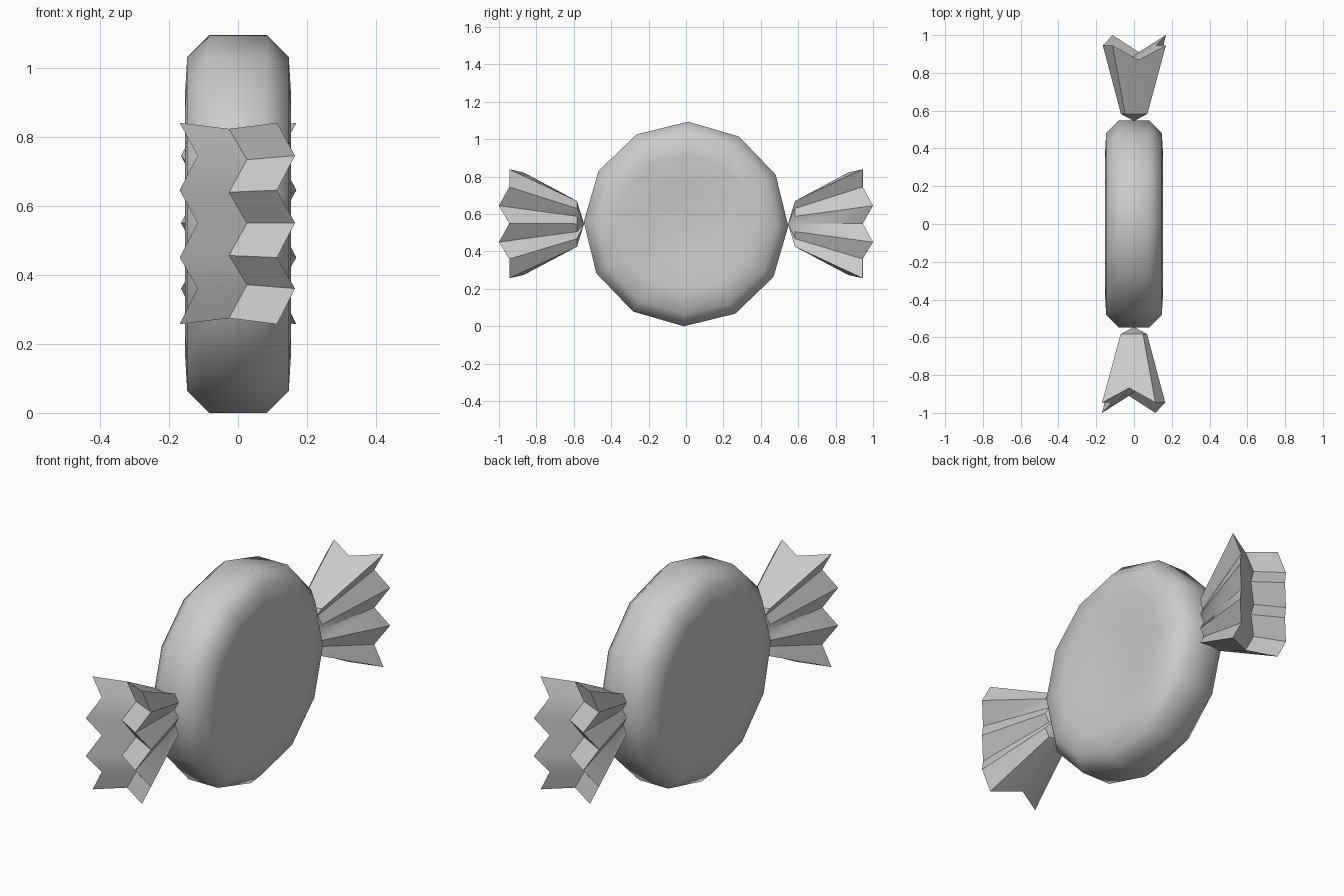
import bpy, bmesh
from math import sin, cos, pi, radians

if "Cube" in bpy.data.objects:
    bpy.data.objects.remove(bpy.data.objects["Cube"])

CZ = 0.547


def finish(bm, name, angle):
    bmesh.ops.recalc_face_normals(bm, faces=bm.faces[:])
    me = bpy.data.meshes.new(name)
    bm.to_mesh(me)
    bm.free()
    ob = bpy.data.objects.new(name, me)
    bpy.context.collection.objects.link(ob)
    bpy.ops.object.select_all(action='DESELECT')
    ob.select_set(True)
    bpy.context.view_layer.objects.active = ob
    bpy.ops.object.shade_smooth_by_angle(angle=radians(angle))
    return ob


# Candy body: 12-sided disc around the x axis with gently dished faces
def candy_body():
    half = [(0.122, 0.0), (0.134, 0.20), (0.154, 0.37), (0.147, 0.483), (0.083, 0.547)]
    profile = half + [(-x, r) for x, r in reversed(half)]
    bm = bmesh.new()
    rings = []
    for x, r in profile:
        if r == 0:
            rings.append([bm.verts.new((x, 0, CZ))] * 12)
        else:
            rings.append([bm.verts.new((x, r * cos(a), CZ + r * sin(a)))
                          for a in (i * pi / 6 - radians(1.2) for i in range(12))])
    for a, b in zip(rings, rings[1:]):
        for i in range(12):
            j = (i + 1) % 12
            bm.faces.new(dict.fromkeys((a[i], a[j], b[j], b[i])))
    return finish(bm, "candy_body", 80)


# Twisted wrapper end: pleated zigzag cap narrowing to a pinched point
def wrapper_end(name, s):
    zs = [0.84, 0.745, 0.645, 0.55, 0.45, 0.36, 0.257]
    bm = bmesh.new()
    grid = []
    for k, z in enumerate(zs):
        dx = 0.026 if k % 2 else -0.026
        out = 1.0 if k in (2, 4) else 0.945
        mid = 0.91 if k in (2, 4) else 0.868
        zm = CZ + (z - CZ) * 0.94
        row = [(-0.143 + dx, out, z), (dx, mid, zm), (0.139 + dx, out, z)]
        grid.append([bm.verts.new((-s * x, s * y, zz)) for x, y, zz in row])
    for a, b in zip(grid, grid[1:]):
        for i in range(2):
            bm.faces.new((a[i], a[i + 1], b[i + 1], b[i]))
    # outline of the cap, scaled down to the neck and then to the tip
    loop = ([r[0] for r in grid] + [grid[-1][1]]
            + [r[2] for r in reversed(grid)] + [grid[0][1]])
    neck = [bm.verts.new((v.co.x * 0.42, s * 0.583, CZ + (v.co.z - CZ) * 0.42)) for v in loop]
    tip = bm.verts.new((0, s * 0.545, CZ))
    n = len(loop)
    for i in range(n):
        j = (i + 1) % n
        bm.faces.new((loop[i], loop[j], neck[j], neck[i]))
        bm.faces.new((neck[i], neck[j], tip))
    return finish(bm, name, 40)


candy_body()
wrapper_end("wrapper_end_front", -1)
wrapper_end("wrapper_end_back", 1)
